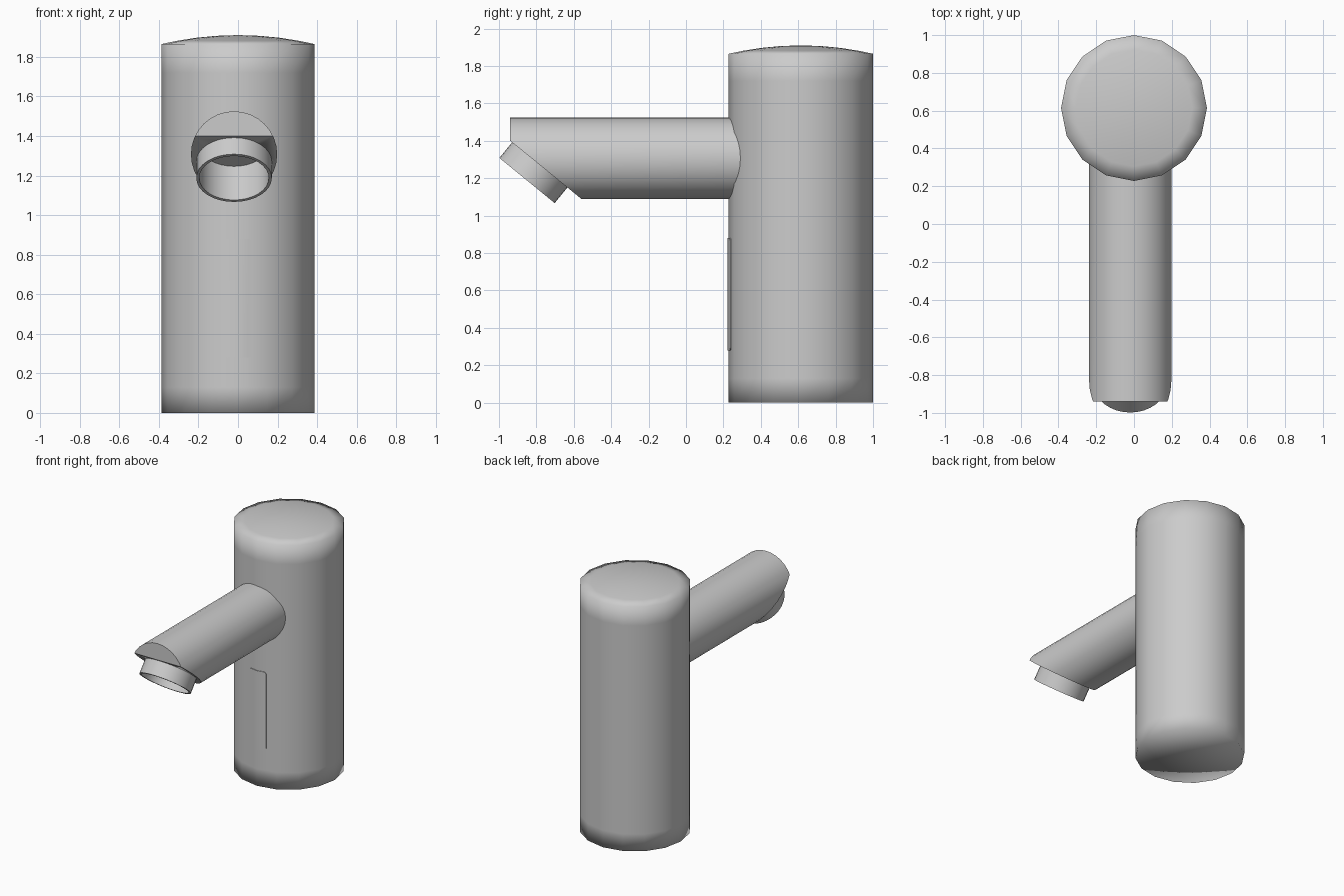
import bpy, bmesh, math
from mathutils import Matrix, Vector

if "Cube" in bpy.data.objects:
    bpy.data.objects.remove(bpy.data.objects["Cube"])


def finish(name, bm, angle):
    bmesh.ops.recalc_face_normals(bm, faces=bm.faces[:])
    mesh = bpy.data.meshes.new(name)
    bm.to_mesh(mesh)
    bm.free()
    obj = bpy.data.objects.new(name, mesh)
    bpy.context.collection.objects.link(obj)
    bpy.ops.object.select_all(action='DESELECT')
    obj.select_set(True)
    bpy.context.view_layer.objects.active = obj
    bpy.ops.object.shade_smooth_by_angle(angle=math.radians(angle))
    return obj


def lathe(name, profile, sides, matrix, angle=35):
    """Spin an (r, z) profile around local z."""
    bm = bmesh.new()
    verts = [bm.verts.new((r, 0, z)) for r, z in profile]
    edges = [bm.edges.new(pair) for pair in zip(verts, verts[1:])]
    bmesh.ops.spin(bm, geom=verts + edges, cent=(0, 0, 0), axis=(0, 0, 1),
                   angle=math.tau, steps=sides)
    bmesh.ops.remove_doubles(bm, verts=bm.verts[:], dist=1e-4)
    bm.transform(matrix)
    return finish(name, bm, angle)


R, BODY_Y = 0.386, 0.614
SPOUT_X, SPOUT_Z, SPOUT_R = -0.02, 1.307, 0.218
inward = Vector((0, 0.633, 0.775)).normalized()   # nozzle axis, into the spout

# Body: 16-sided column with a shallow domed top
dome = [(R * t, 1.91 - 0.045 * t * t) for t in (1, 0.8, 0.55, 0.28, 0)]
lathe("body", [(0, 0), (R, 0), (R, 0.13), (R, 1.72)] + dome, 16,
      Matrix.Translation((0, BODY_Y, 0)), 100)

# Spout: horizontal cylinder with the lower front cut off at a slant
bm = bmesh.new()
y0, y1 = -0.94, 0.33
bmesh.ops.create_cone(bm, cap_ends=True, segments=32, radius1=SPOUT_R,
                      radius2=SPOUT_R, depth=y1 - y0,
                      matrix=Matrix.Translation((SPOUT_X, (y0 + y1) / 2, SPOUT_Z))
                      @ Matrix.Rotation(math.pi / 2, 4, 'X'))
cut = bmesh.ops.bisect_plane(bm, geom=bm.verts[:] + bm.edges[:] + bm.faces[:],
                             plane_co=(0, y0, 1.40), plane_no=-inward,
                             clear_outer=True)
bmesh.ops.holes_fill(bm, edges=[e for e in bm.edges if e.is_boundary])
spout = finish("spout", bm, 35)

# Nozzle: thin-walled cup set square to the slanted cut
place = (Matrix.Translation((SPOUT_X, -0.85, 1.1875))
         @ Vector((0, 0, 1)).rotation_difference(inward).to_matrix().to_4x4())
lathe("nozzle", [(0, 0.22), (0.176, 0.22), (0.176, 0), (0.191, 0), (0.191, 0.125)],
      32, place)

# Clear the spout where the nozzle bore enters it
cutter = lathe("bore_cutter", [(0, -0.05), (0.18, -0.05), (0.18, 0.224), (0, 0.224)],
               32, place)
cutter.hide_render = True
mod = spout.modifiers.new("bore", 'BOOLEAN')
mod.operation = 'DIFFERENCE'
mod.solver = 'EXACT'
mod.object = cutter
bpy.context.view_layer.objects.active = spout
bpy.ops.object.modifier_move_to_index(modifier="bore", index=0)
bpy.ops.object.modifier_apply(modifier="bore")
bpy.data.objects.remove(cutter)

# Sensor window: rounded plate wrapped over the front edge of the body
bm = bmesh.new()
r, outline = 0.02, []
for i, (sx, sz) in enumerate(((1, 1), (-1, 1), (-1, -1), (1, -1))):
    for k in range(5):
        a = math.radians(90 * i + 22.5 * k)
        outline.append(bm.verts.new((sx * (0.07 - r) + r * math.cos(a), 0,
                                     0.58 + sz * (0.30 - r) + r * math.sin(a))))
bm.faces.new(outline)
bmesh.ops.bisect_plane(bm, geom=bm.verts[:] + bm.edges[:] + bm.faces[:],
                       plane_co=(0, 0, 0), plane_no=(1, 0, 0))
for v in bm.verts:
    v.co.y = BODY_Y - R - 0.005 + abs(v.co.x) * math.tan(math.radians(11.25))
back = bmesh.ops.extrude_face_region(bm, geom=bm.faces[:], use_keep_orig=True)
for v in back["geom"]:
    if isinstance(v, bmesh.types.BMVert):
        v.co.y += 0.02
finish("sensor_window", bm, 35)
